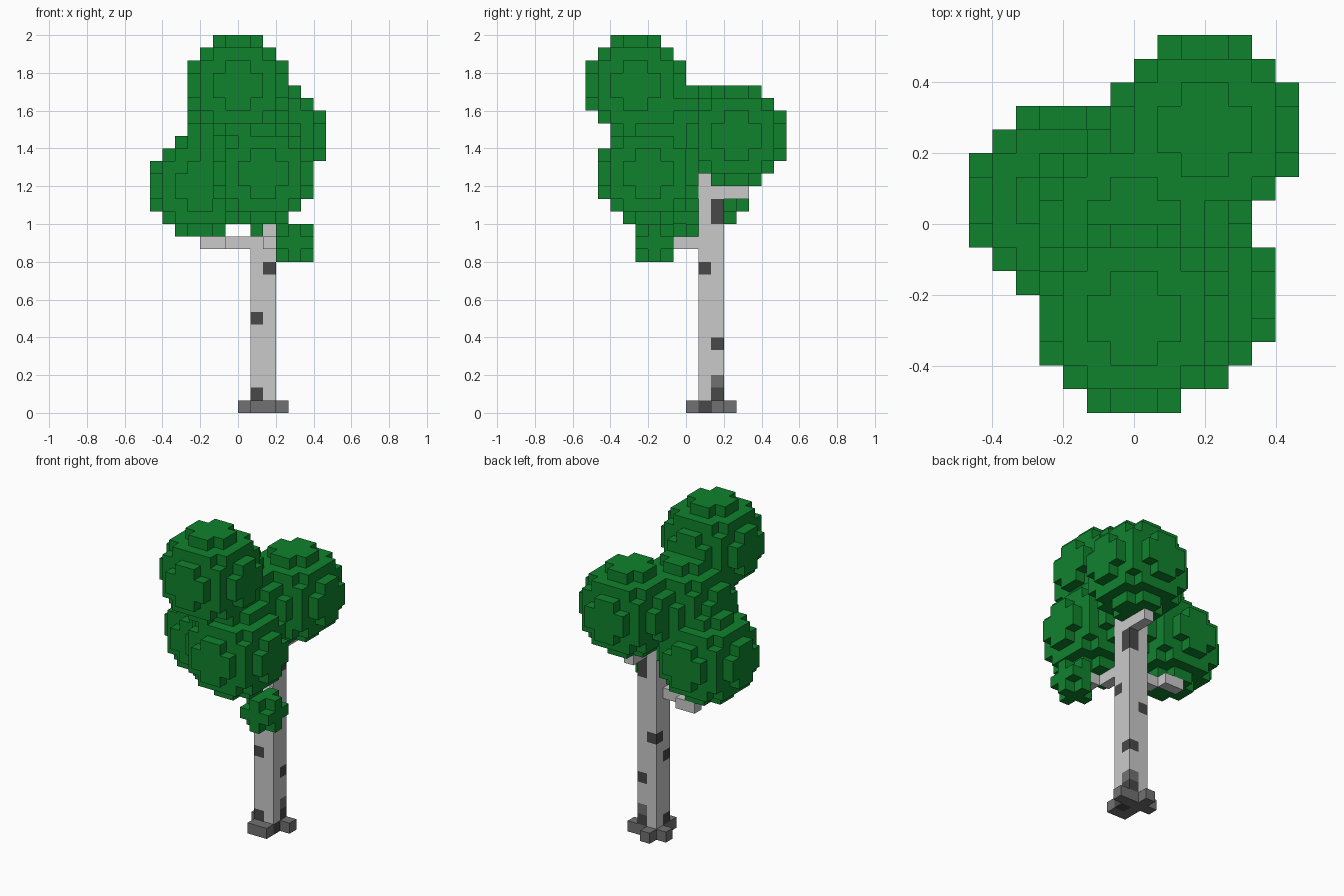
import bpy, bmesh, math
from mathutils import Vector

if "Cube" in bpy.data.objects:
    bpy.data.objects.remove(bpy.data.objects["Cube"])

U = 1 / 15  # edge length of one cube; the tree is 30 cubes tall


def material(name, rgb):
    m = bpy.data.materials.new(name)
    m.diffuse_color = (*rgb, 1)
    m.use_nodes = True
    m.node_tree.nodes["Principled BSDF"].inputs["Base Color"].default_value = m.diffuse_color
    return m


MATS = {
    "leaf": material("leaf green", (0.005, 0.225, 0.027)),
    "bark": material("pale bark", (0.59, 0.59, 0.59)),
    "mark": material("dark bark mark", (0.065, 0.065, 0.065)),
    "root": material("grey root", (0.165, 0.165, 0.165)),
}


def ball(cx, cy, cz, r):
    """Grid cells whose centres lie inside a sphere."""
    def span(c):
        return range(math.floor(c - r), math.ceil(c + r))
    return {(x, y, z) for x in span(cx) for y in span(cy) for z in span(cz)
            if (x + .5 - cx) ** 2 + (y + .5 - cy) ** 2 + (z + .5 - cz) ** 2 <= r * r}


def block(xs, ys, zs):
    return {(x, y, z) for x in range(*xs) for y in range(*ys) for z in range(*zs)}


# Wooden parts
trunk = block((1, 3), (1, 3), (0, 19))
roots = block((1, 3), (0, 1), (0, 1)) | {(3, 2, 0), (1, 3, 0), (0, 2, 0)}
branches = {
    "left_branch": block((-1, 1), (1, 2), (13, 14)) | block((-3, -1), (2, 3), (13, 14)),
    "front_branch": block((2, 3), (-1, 1), (13, 14)) | {(3, -2, 13)},
    "back_branch": block((2, 3), (3, 5), (17, 18)),
}

# Bark marks painted on the trunk
marks = {(1, 1, 1), (1, 1, 7), (2, 1, 11), (1, 2, 9), (2, 2, 5),
         (2, 2, 15), (2, 2, 16), (2, 1, 0), (2, 2, 1)}
root_tint = {(2, 2, 2), (2, 2, 0), (1, 1, 0), (1, 2, 0)}

# Leaf clusters
clusters = {
    "top_leaves": ball(0, -4, 26, 4),
    "back_leaves": ball(3, 4, 22, 4),
    "left_leaves": ball(-3, 1, 18, 4),
    "front_leaves": ball(2, -3, 19, 4) | {(1, 0, 14)},
    "middle_leaves": ball(0, 0, 22, 4),
    "small_leaves": ball(4.5, -2.5, 13.5, 1.5),
}


def trunk_colour(c):
    return "mark" if c in marks else "root" if c in root_tint else "bark"


parts = [("trunk", trunk, trunk_colour), ("roots", roots, lambda c: "root")]
parts += [(n, c, lambda c: "bark") for n, c in branches.items()]
parts += [(n, c, lambda c: "leaf") for n, c in clusters.items()]
filled = set().union(*(cells for _, cells, _ in parts))
taken = set()


def build(name, cells, colour):
    """Mesh the outer faces of a set of cubes, each cube used only once."""
    bm = bmesh.new()
    verts, keys = {}, []

    def vert(p):
        k = tuple(round(v) for v in p)
        if k not in verts:
            verts[k] = bm.verts.new(Vector(k) * U)
        return verts[k]

    for c in sorted(cells):
        key = colour(c)
        for axis in range(3):
            for s in (-1, 1):
                n = Vector((0, 0, 0))
                n[axis] = s
                if tuple(int(a + b) for a, b in zip(c, n)) in filled:
                    continue
                a = Vector((0, 0, 0))
                a[(axis + 1) % 3] = 1
                b = n.cross(a)
                mid = Vector(c) + Vector((.5, .5, .5)) + n / 2
                corners = [mid + (i * a + j * b) / 2
                           for i, j in ((-1, -1), (1, -1), (1, 1), (-1, 1))]
                f = bm.faces.get([vert(p) for p in corners]) or \
                    bm.faces.new([vert(p) for p in corners])
                if key not in keys:
                    keys.append(key)
                f.material_index = keys.index(key)
    mesh = bpy.data.meshes.new(name)
    bm.to_mesh(mesh)
    bm.free()
    for k in keys:
        mesh.materials.append(MATS[k])
    bpy.context.collection.objects.link(bpy.data.objects.new(name, mesh))


for name, cells, colour in parts:
    build(name, cells - taken, colour)
    taken |= cells
